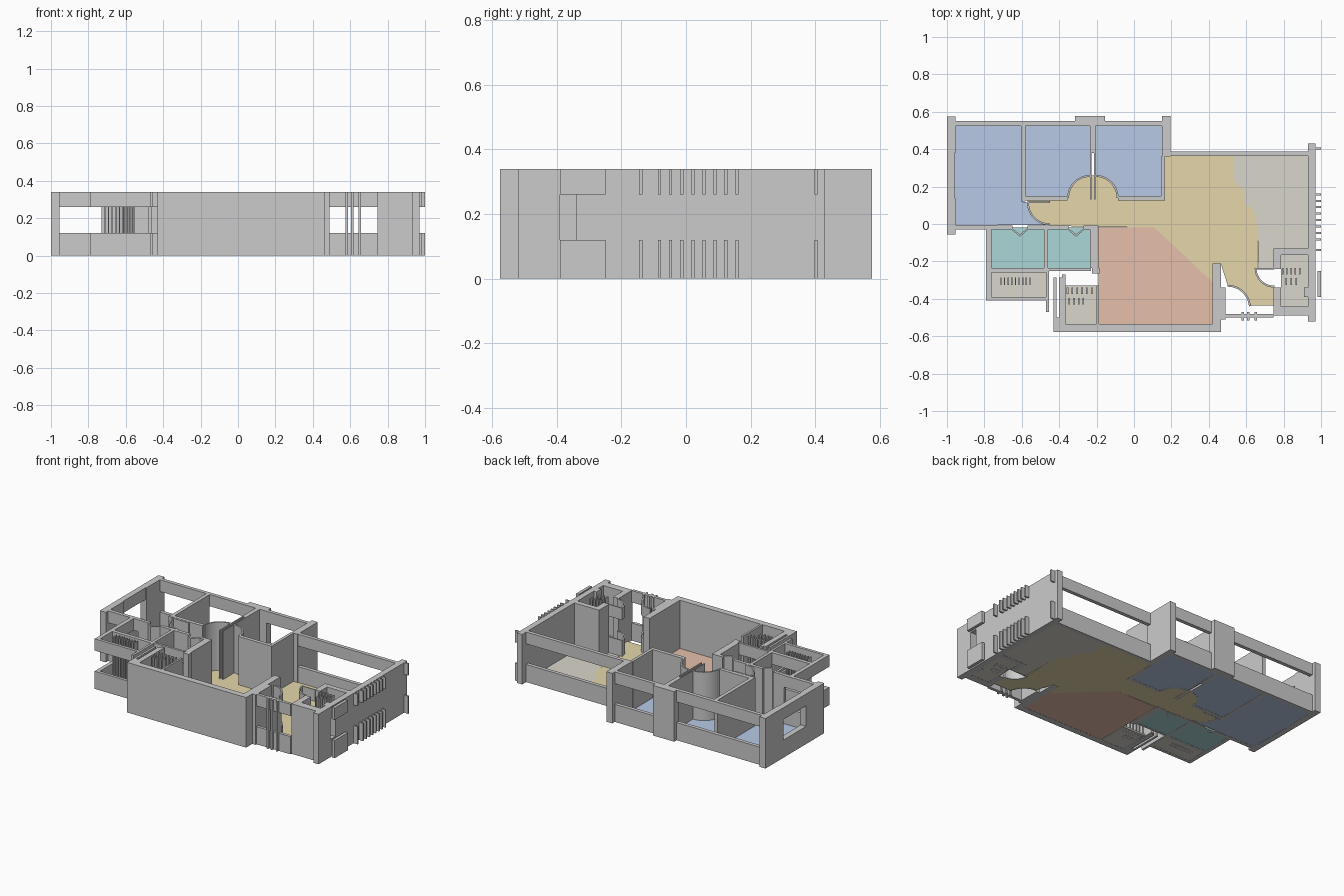
import bpy, bmesh, math

H, SILL, HEAD = 0.34, 0.12, 0.26   # wall height, window sill and window head


def material(name, rgb):
    m = bpy.data.materials.new(name)
    m.diffuse_color = (*rgb, 1)
    return m


def prism(name, pts, z0=0.0, z1=H, mat=None):
    """Extrude a plan outline upward."""
    bm = bmesh.new()
    f = bm.faces.new([bm.verts.new((x, y, z0)) for x, y in pts])
    r = bmesh.ops.extrude_face_region(bm, geom=[f])
    top = [v for v in r["geom"] if isinstance(v, bmesh.types.BMVert)]
    bmesh.ops.translate(bm, verts=top, vec=(0, 0, z1 - z0))
    bmesh.ops.recalc_face_normals(bm, faces=bm.faces)
    me = bpy.data.meshes.new(name)
    bm.to_mesh(me)
    bm.free()
    ob = bpy.data.objects.new(name, me)
    bpy.context.collection.objects.link(ob)
    if mat:
        me.materials.append(mat)
    return ob


def rect(x0, x1, y0, y1):
    return [(x0, y0), (x1, y0), (x1, y1), (x0, y1)]


def arc(cx, cy, r, a0, a1, n=12):
    return [(cx + r * math.cos(math.radians(a0 + (a1 - a0) * i / n)),
             cy + r * math.sin(math.radians(a0 + (a1 - a0) * i / n))) for i in range(n + 1)]


def banded(name, pts):
    """Wall with an opening: a sill part and a lintel part."""
    prism(name + "_sill", pts, 0, SILL)
    prism(name + "_lintel", pts, HEAD, H)


def arc_strip(cx, cy, r, a0, a1, t=0.01):
    return arc(cx, cy, r, a0, a1) + arc(cx, cy, r - t, a1, a0)


def slats(name, x0, x1, y0, y1, n):
    step = (x1 - x0) / n
    for i in range(n):
        x = x0 + i * step
        prism(name, rect(x, x + step * 0.35, y0, y1))


# Floors
blue = material("bedroom_blue", (0.48, 0.59, 0.79))
sand = material("living_sand", (0.79, 0.68, 0.41))
rose = material("main_rose", (0.79, 0.53, 0.41))
teal = material("bath_teal", (0.41, 0.68, 0.68))
stone = material("service_stone", (0.70, 0.67, 0.60))


def floor(name, pts, mat):
    prism(name, pts, 0.001, 0.012, mat)


door1 = arc(-0.45, 0.115, 0.12, 180, 270)
door2 = arc(-0.235, 0.14, 0.12, 180, 90)
door3 = arc(-0.205, 0.14, 0.12, 90, 0)
floor("bedroom_1_floor", [(-0.96, 0.53), (-0.96, -0.005), (-0.45, -0.005)] + door1[::-1]
      + [(-0.6, 0.12), (-0.6, 0.53)], blue)
floor("bedroom_2_floor", [(-0.58, 0.53), (-0.58, 0.14)] + door2 + [(-0.235, 0.53)], blue)
floor("bedroom_3_floor", [(-0.205, 0.53)] + door3 + [(0.15, 0.14), (0.15, 0.53)], blue)
kitchen_edge = [(0.535, 0.37), (0.535, 0.23), (0.59, 0.18), (0.59, 0.11), (0.64, 0.08), (0.66, -0.02)]
floor("living_floor", [(0.165, 0.37)] + kitchen_edge
      + [(0.66, -0.24)] + arc(0.745, -0.235, 0.1, 190, 270, 8)
      + [(0.745, -0.435), (0.625, -0.435)] + arc(0.5, -0.45, 0.125, 10, 90, 8)
      + [(0.465, -0.215), (0.42, -0.215), (0.42, -0.31), (0.11, -0.02), (-0.45, -0.01)]
      + door1[::-1] + [(-0.57, 0.13), (-0.36, 0.13)] + door2 + door3 + [(0.165, 0.13)], sand)
floor("kitchen_floor", kitchen_edge + [(0.665, -0.235), (0.75, -0.235), (0.75, -0.14),
                                       (0.935, -0.14), (0.935, 0.37)], stone)
floor("main_room_floor", [(-0.19, -0.02), (0.11, -0.02), (0.42, -0.31), (0.42, -0.54), (-0.19, -0.54)], rose)
floor("bath_1_floor", rect(-0.765, -0.475, -0.24, -0.02), teal)
floor("bath_2_floor", rect(-0.465, -0.23, -0.24, -0.02), teal)
floor("ledge_floor", rect(-0.78, -0.465, -0.395, -0.255), stone)
floor("store_floor", rect(-0.37, -0.19, -0.54, -0.33), stone)
floor("washroom_floor", rect(0.785, 0.93, -0.44, -0.165), stone)

# Outer solid walls and columns
for w in [(-1, -0.955, -0.055, 0.14), (-1, -0.955, 0.38, 0.575),
          (-0.315, -0.155, 0.525, 0.577), (0.15, 0.195, 0.36, 0.577),
          (0.93, 0.97, -0.34, 0.43), (0.93, 0.97, -0.52, -0.39),
          (-0.43, 0.465, -0.577, -0.535), (0.42, 0.465, -0.535, -0.21),
          (-0.43, -0.385, -0.535, -0.5), (0.465, 0.49, -0.51, -0.34)]:
    prism("outer_wall", rect(*w))

# Window walls
for w in [(-1, -0.96, 0.14, 0.38), (-0.955, -0.315, 0.525, 0.55),
          (-0.155, 0.15, 0.525, 0.55), (0.195, 0.93, 0.363, 0.388),
          (-0.955, -0.73, -0.03, -0.005), (-0.79, -0.763, -0.41, -0.03),
          (-0.763, -0.47, -0.41, -0.39), (-0.763, -0.455, -0.26, -0.235),
          (-0.455, -0.23, -0.25, -0.235), (-0.47, -0.455, -0.47, -0.26),
          (-0.43, -0.415, -0.5, -0.285), (-0.40, -0.385, -0.5, -0.285),
          (0.49, 0.745, -0.5, -0.48), (0.91, 0.97, -0.39, -0.34),
          (0.98, 1.0, -0.39, -0.25)]:
    banded("window_wall", rect(*w))

# Inner walls
for w in [(-0.605, -0.58, 0.12, 0.525), (-0.235, -0.205, 0.38, 0.525),
          (-0.235, -0.227, 0.13, 0.38), (-0.213, -0.205, 0.13, 0.38),
          (0.145, 0.165, 0.125, 0.36), (-0.58, -0.355, 0.125, 0.15),
          (-0.085, 0.145, 0.125, 0.15), (-0.57, -0.45, 0.112, 0.122),
          (-0.73, -0.65, -0.03, -0.008), (-0.57, -0.35, -0.03, -0.008),
          (-0.27, -0.19, -0.03, -0.008), (-0.48, -0.46, -0.235, -0.03),
          (-0.235, -0.19, -0.235, -0.03), (-0.225, -0.185, -0.265, -0.235),
          (-0.385, -0.365, -0.535, -0.27), (-0.2, -0.187, -0.535, -0.33),
          (0.745, 0.785, -0.24, -0.165), (0.745, 0.785, -0.44, -0.34),
          (0.745, 0.93, -0.165, -0.13), (0.745, 0.93, -0.49, -0.44)]:
    prism("inner_wall", rect(*w))

# Curved door sweeps
prism("bedroom_1_door_sweep", arc_strip(-0.45, 0.115, 0.122, 180, 270))
prism("bedroom_2_door_sweep", arc_strip(-0.235, 0.14, 0.122, 180, 90))
prism("bedroom_3_door_sweep", arc_strip(-0.205, 0.14, 0.122, 90, 0))
banded("entrance_door_sweep", arc_strip(0.5, -0.45, 0.125, 5, 90))
banded("washroom_door_sweep", arc_strip(0.75, -0.235, 0.105, 180, 270))
banded("washroom_door_leaf", rect(0.645, 0.75, -0.242, -0.234))

# Folding bath doors
for cx in (-0.61, -0.31):
    prism("folding_door", [(cx - 0.045, -0.02), (cx, -0.055), (cx + 0.045, -0.02),
                           (cx + 0.045, -0.03), (cx, -0.068), (cx - 0.045, -0.03)])

# Entrance posts
for x in (0.575, 0.605, 0.645):
    prism("entrance_post", rect(x, x + 0.012, -0.515, -0.47))

# Plain upright slats on the ledge, in the store and in the washroom
slats("ledge_slat", -0.715, -0.54, -0.325, -0.285, 9)
slats("store_slat", -0.36, -0.205, -0.375, -0.34, 6)
slats("store_slat", -0.35, -0.25, -0.43, -0.395, 4)
slats("washroom_slat", 0.79, 0.905, -0.27, -0.235, 5)
slats("washroom_slat", 0.81, 0.89, -0.325, -0.29, 3)

# Facade fins on the right side
for y in (-0.14, -0.082, -0.048, -0.013, 0.022, 0.056, 0.09, 0.123, 0.158, 0.403):
    banded("facade_fin", rect(0.97, 1.0, y - 0.005, y + 0.005))
